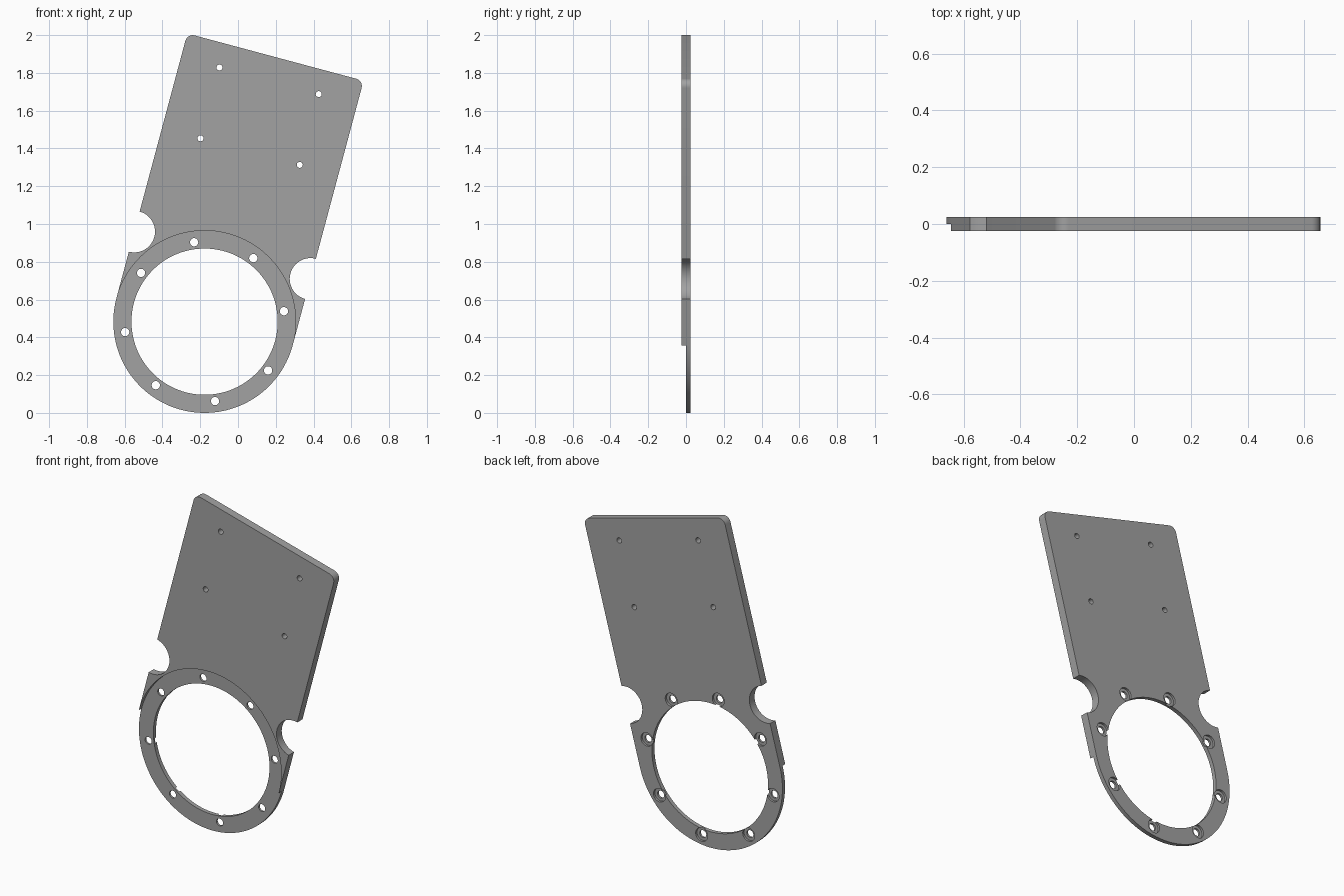
import bpy
import bmesh
from math import sin, cos, pi, radians, sqrt, asin
from mathutils import Matrix

if "Cube" in bpy.data.objects:
    bpy.data.objects.remove(bpy.data.objects["Cube"])

HALF_W = 0.483      # half width of the plate, also the ring radius
TOP = 1.45          # plate top, measured from the ring centre
HALF_T = 0.025      # half thickness
BORE = 0.387
BOLT_R = 0.424
NOTCH_R, NOTCH_V = 0.11, 0.364
CORNER = 0.04

# Local frame: ring centre at the origin, plate leaning 15 degrees to +x
PLACE = Matrix.Translation((-0.177, 0, HALF_W)) @ Matrix.Rotation(radians(15), 4, "Y")

metal = bpy.data.materials.new("plain grey metal")
metal.use_nodes = True
grey = (0.36, 0.36, 0.36, 1)
metal.diffuse_color = grey
metal.node_tree.nodes["Principled BSDF"].inputs["Base Color"].default_value = grey


def arc(u, v, r, start, end, steps):
    """Points on an arc, angles in degrees."""
    angles = [radians(start + (end - start) * i / steps) for i in range(steps + 1)]
    return [(u + r * cos(a), v + r * sin(a)) for a in angles]


def add_prism(bm, outline, y0, y1):
    """Extrude an outline in the u-v plane from y0 to y1."""
    face = bm.faces.new([bm.verts.new((u, y0, v)) for u, v in outline])
    moved = bmesh.ops.extrude_face_region(bm, geom=[face])["geom"]
    verts = [g for g in moved if isinstance(g, bmesh.types.BMVert)]
    bmesh.ops.translate(bm, verts=verts, vec=(0, y1 - y0, 0))


def make_object(name, prisms):
    bm = bmesh.new()
    for outline, y0, y1 in prisms:
        add_prism(bm, outline, y0, y1)
    bmesh.ops.recalc_face_normals(bm, faces=bm.faces)
    mesh = bpy.data.meshes.new(name)
    bm.to_mesh(mesh)
    bm.free()
    mesh.materials.append(metal)
    obj = bpy.data.objects.new(name, mesh)
    bpy.context.collection.objects.link(obj)
    obj.matrix_world = PLACE
    return obj


def circle(u, v, r, steps):
    return arc(u, v, r, 0, 360, steps)[:-1]


# Plate outline: round bottom, side notches, rounded top corners
right_side = arc(HALF_W, NOTCH_V, NOTCH_R, 270, 90, 24)
right_side += arc(HALF_W - CORNER, TOP - CORNER, CORNER, 0, 90, 8)
left_side = [(-u, v) for u, v in reversed(right_side)]
bottom = arc(0, 0, HALF_W, 180, 360, 64)
plate = make_object("mounting_plate", [(bottom + right_side + left_side, -HALF_T, HALF_T)])

# Front recess that leaves the ring at half thickness
recess = arc(0, 0, HALF_W - 0.001, 0, 180, 64) + [(-0.6, 0), (-0.6, -0.6), (0.6, -0.6), (0.6, 0)]
recess_cutter = make_object("recess_cutter", [(recess, -0.1, 0)])

# Large bore
bore_cutter = make_object("bore_cutter", [(circle(0, 0, BORE, 128), -0.1, 0.1)])

# Ring bolt holes, counterbored from the back, and four small plate holes
bolts = [(BOLT_R * cos(a), BOLT_R * sin(a)) for a in (radians(22.5 + 45 * i) for i in range(8))]
hole_cutter = make_object(
    "hole_cutter",
    [(circle(u, v, 0.022, 24), -0.1, 0.1) for u, v in bolts]
    + [(circle(u, v, 0.016, 20), -0.1, 0.1) for u in (-0.272, 0.272) for v in (0.932, 1.32)])
counterbore_cutter = make_object(
    "counterbore_cutter", [(circle(u, v, 0.04, 32), 0.012, 0.1) for u, v in bolts])

for cutter in (recess_cutter, bore_cutter, hole_cutter, counterbore_cutter):
    mod = plate.modifiers.new(cutter.name, "BOOLEAN")
    mod.operation = "DIFFERENCE"
    mod.solver = "EXACT"
    mod.object = cutter
    cutter.hide_render = True
    cutter.display_type = "WIRE"

# Apply the cuts and remove the cutters
bpy.context.view_layer.update()
bpy.context.view_layer.objects.active = plate
plate.select_set(True)
for mod in list(plate.modifiers):
    bpy.ops.object.modifier_apply(modifier=mod.name)
for cutter in (recess_cutter, bore_cutter, hole_cutter, counterbore_cutter):
    bpy.data.objects.remove(cutter)

bpy.ops.object.shade_smooth_by_angle(angle=radians(30))
